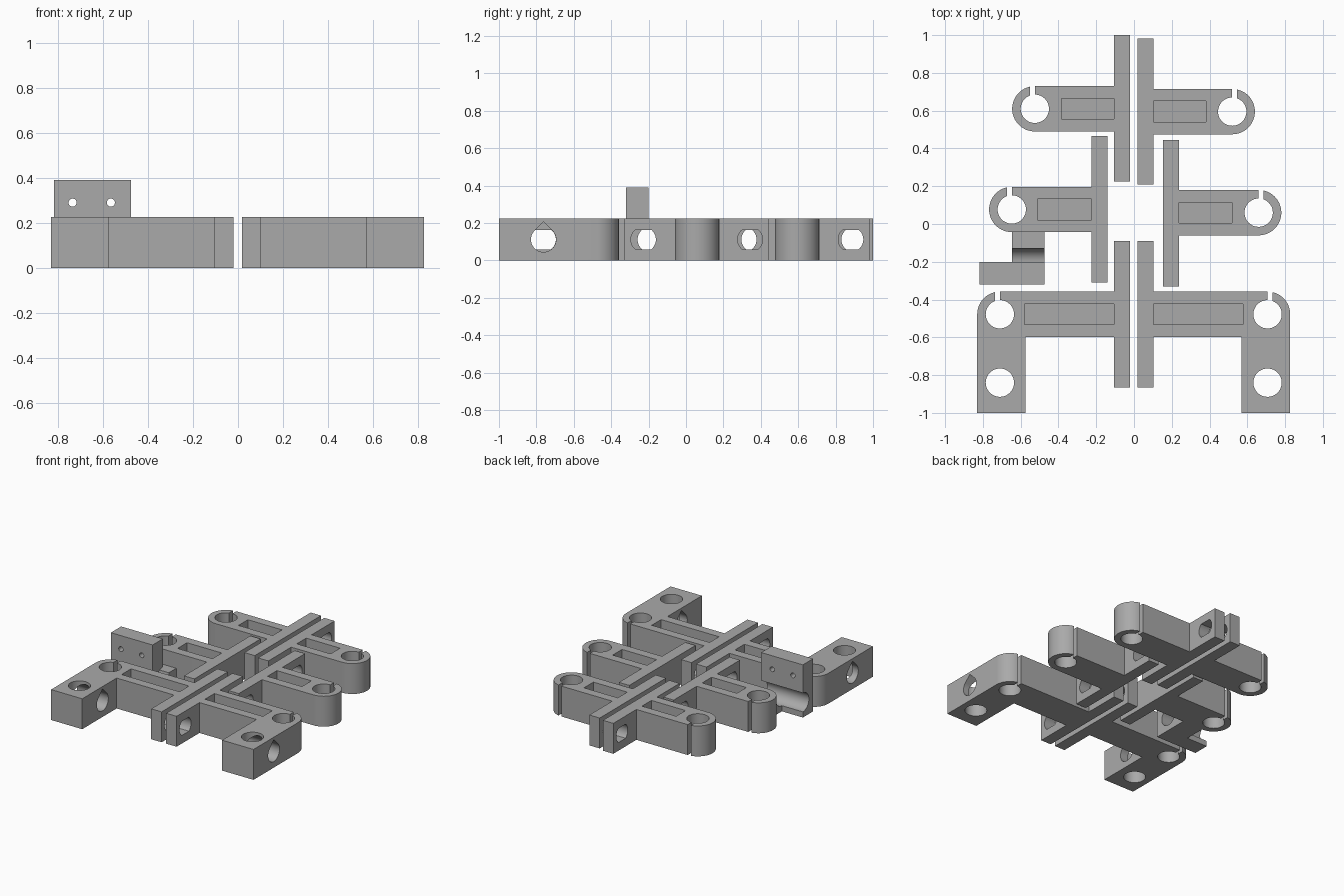
import bpy, bmesh, math
from mathutils import Vector

if "Cube" in bpy.data.objects:
    bpy.data.objects.remove(bpy.data.objects["Cube"], do_unlink=True)

H = 0.225          # bracket height
MID = 0.112        # height of the sideways holes
R_END = 0.12       # radius of the rounded arm ends
R_HOLE = 0.075     # radius of the upright rod holes
AXES = {"x": lambda u, v, w: (w, u, v),
        "y": lambda u, v, w: (u, w, v),
        "z": lambda u, v, w: (u, v, w)}

grey = bpy.data.materials.new("plain grey")
grey.use_nodes = True
grey.diffuse_color = (0.4, 0.4, 0.4, 1)
grey.node_tree.nodes["Principled BSDF"].inputs["Base Color"].default_value = grey.diffuse_color


def prism(name, outline, lo, hi, axis="z"):
    """Extrude a flat outline along an axis from lo to hi."""
    place = AXES[axis]
    bm = bmesh.new()
    face = bm.faces.new([bm.verts.new(place(u, v, lo)) for u, v in outline])
    ext = bmesh.ops.extrude_face_region(bm, geom=[face])
    shift = Vector(place(0, 0, hi - lo))
    bmesh.ops.translate(bm, vec=shift, verts=[g for g in ext["geom"] if isinstance(g, bmesh.types.BMVert)])
    bmesh.ops.recalc_face_normals(bm, faces=bm.faces)
    mesh = bpy.data.meshes.new(name)
    bm.to_mesh(mesh)
    bm.free()
    obj = bpy.data.objects.new(name, mesh)
    bpy.context.collection.objects.link(obj)
    mesh.materials.append(grey)
    return obj


def rect(u0, u1, v0, v1):
    return [(u0, v0), (u1, v0), (u1, v1), (u0, v1)]


def arc(u, v, r, start, end, n):
    angles = [math.radians(start + (end - start) * i / n) for i in range(n + 1)]
    return [(u + r * math.cos(a), v + r * math.sin(a)) for a in angles]


def circle(u, v, r, n=48):
    return arc(u, v, r, 0, 360, n)[:-1]


def flat_hole(u, v):
    """Round hole with a flat top and bottom."""
    r = 0.067
    return arc(u, v, r, -51, 51, 16) + arc(u, v, r, 129, 231, 16)


def teardrop(u, v, r):
    return arc(u, v, r, 135, 405, 36) + [(u, v + r * math.sqrt(2))]


def finish(obj, cutters):
    """Cut the holes, then shade the round walls smooth."""
    for cutter in cutters:
        cutter.hide_render = True
        mod = obj.modifiers.new("cut", "BOOLEAN")
        mod.operation, mod.solver, mod.object = "DIFFERENCE", "EXACT", cutter
    bpy.ops.object.select_all(action="DESELECT")
    bpy.context.view_layer.objects.active = obj
    obj.select_set(True)
    for mod in list(obj.modifiers):
        bpy.ops.object.modifier_apply(modifier=mod.name)
    for cutter in cutters:
        bpy.data.objects.remove(cutter, do_unlink=True)
    bpy.ops.object.shade_smooth_by_angle(angle=math.radians(30))


def bracket(name, side, inner, plate_y, arm_y, reach, pocket_end, leg_inner=None):
    """Rail plate with a clamp arm; side is -1 or 1, x values run outward."""
    outer = inner + 0.085
    p0, p1 = plate_y, plate_y + 0.775
    a0, a1 = arm_y - R_END, arm_y + R_END
    outline = [(inner, p0), (outer, p0), (outer, a0)]
    if leg_inner:
        outline += [(leg_inner, a0), (leg_inner, -1), (reach + R_END, -1)]
        outline += arc(reach, arm_y, R_END, 0, 90, 16)
    else:
        outline += arc(reach, arm_y, R_END, -90, 90, 32)
    outline += [(outer, a1), (outer, p1), (inner, p1)]

    def flip(points):
        return [(side * x, y) for x, y in points]

    def through(points):
        return prism("cutter", flip(points), -0.1, H + 0.1)

    def sideways(points, x0, x1):
        return prism("cutter", points, side * x0, side * x1, "x")

    # clamp hole and slit, open-topped pocket, rail bolt holes
    cutters = [through(circle(reach, arm_y, R_HOLE)),
               through(rect(reach, reach + 0.025, arm_y, a1 + 0.1)),
               prism("cutter", flip(rect(outer, pocket_end, arm_y - 0.055, arm_y + 0.055)), 0.08, H + 0.1)]
    for y in (p0 + 0.102, p1 - 0.102):
        cutters.append(sideways(flat_hole(y, MID), inner - 0.02, outer + 0.02))
    # extra holes in the leg
    if leg_inner:
        cutters.append(through(circle(reach, -0.84, R_HOLE)))
        cutters.append(sideways(teardrop(-0.762, MID, 0.067), leg_inner - 0.05, reach + R_END + 0.05))
    finish(prism(name, flip(outline), 0, H), cutters)


# Six brackets in three staggered pairs
bracket("front_right_bracket", -1, 0.02, -0.865, -0.478, 0.71, 0.58, 0.575)
bracket("front_left_bracket", 1, 0.018, -0.865, -0.478, 0.707, 0.577, 0.57)
bracket("middle_right_bracket", -1, 0.14, -0.31, 0.077, 0.647, 0.51)
bracket("middle_left_bracket", 1, 0.153, -0.33, 0.06, 0.66, 0.52)
bracket("back_right_bracket", -1, 0.02, 0.225, 0.61, 0.525, 0.385)
bracket("back_left_bracket", 1, 0.018, 0.208, 0.595, 0.52, 0.38)

# Mounting plate and its link to the middle arm, grooved for a rod
groove = circle(-0.2, MID, 0.07)
plate_holes = [prism("cutter", circle(x, 0.29, 0.018, 24), -0.4, -0.1, "y") for x in (-0.735, -0.565)]
plate = prism("mounting_plate", rect(-0.32, -0.2, 0, 0.39), -0.817, -0.475, "x")
finish(plate, plate_holes + [prism("cutter", groove, -0.9, -0.4, "x")])
link = prism("plate_link", rect(-0.2, -0.043, 0, MID), -0.645, -0.475, "x")
finish(link, [prism("cutter", groove, -0.9, -0.4, "x")])
